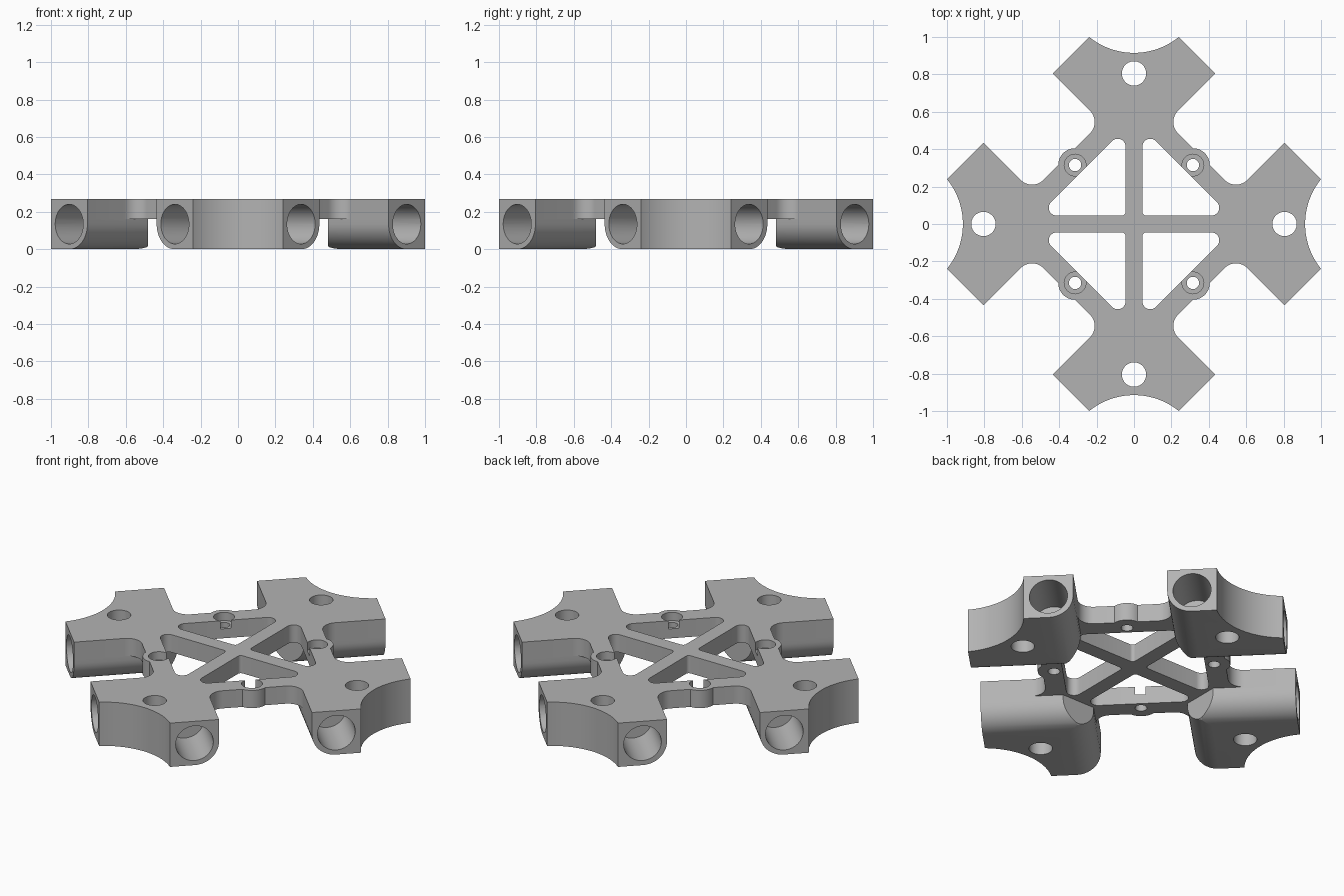
import bpy, bmesh
from math import sin, cos, pi, radians, sqrt, asin
from mathutils import Matrix, Vector

cube = bpy.data.objects.get("Cube")
if cube:
    bpy.data.objects.remove(cube)

TOP, PLATE_Z, TUBE_Z = 0.268, 0.16, 0.134
WALL = 0.37      # inner walls lie on y = WALL + |x|
STRUT = 0.72     # outer strut edge lies on x + y = STRUT
FACE = 1.24      # socket faces lie on x + y = FACE
ROOT2 = sqrt(2)
QUARTERS = [Matrix.Rotation(-i * pi / 2, 4, 'Z') for i in range(4)]

grey = bpy.data.materials.new("mid_grey")
grey.use_nodes = True
grey.diffuse_color = (0.45, 0.45, 0.45, 1)
grey.node_tree.nodes["Principled BSDF"].inputs["Base Color"].default_value = (0.45, 0.45, 0.45, 1)


def arc(cx, cy, r, a0, a1, n):
    """Points on an arc, angles in degrees."""
    steps = [radians(a0 + (a1 - a0) * i / n) for i in range(n + 1)]
    return [(cx + r * cos(a), cy + r * sin(a)) for a in steps]


def circle(cx, cy, r, n=48):
    return arc(cx, cy, r, 0, 360, n)[:-1]


def loft(bm, rings, matrix=Matrix()):
    """Closed solid through a list of (outline, height) rings."""
    loops = [[bm.verts.new(matrix @ Vector((x, y, z))) for x, y in pts] for pts, z in rings]
    for low, high in zip(loops, loops[1:]):
        for i in range(len(low)):
            bm.faces.new((low[i - 1], low[i], high[i], high[i - 1]))
    bm.faces.new(loops[0])
    bm.faces.new(loops[-1])


def solid(name, shapes):
    """Object from a list of (rings, matrix)."""
    bm = bmesh.new()
    for rings, matrix in shapes:
        loft(bm, rings, matrix)
    bmesh.ops.recalc_face_normals(bm, faces=bm.faces)
    mesh = bpy.data.meshes.new(name)
    bm.to_mesh(mesh)
    bm.free()
    mesh.materials.append(grey)
    obj = bpy.data.objects.new(name, mesh)
    bpy.context.collection.objects.link(obj)
    return obj


def combine(target, other, operation):
    """Apply a boolean and discard the second solid."""
    mod = target.modifiers.new(operation, 'BOOLEAN')
    mod.operation, mod.solver, mod.object = operation, 'EXACT', other
    bpy.context.view_layer.objects.active = target
    bpy.ops.object.modifier_apply(modifier=mod.name)
    bpy.data.objects.remove(other)


def prism(pts, z0, z1):
    return [(pts, z0), (pts, z1)]


# Scooped outer end, left to right
scoop_r = 0.381
half = 90 - asin(0.24 / scoop_r) * 180 / pi
scoop = arc(0, 1 + sqrt(scoop_r ** 2 - 0.24 ** 2), scoop_r, 180 + half, 360 - half, 20)

# Top plate: one quarter of the outline, turned four times
notch_r = 0.085
notch = arc((STRUT - WALL) / 2 + ROOT2 * notch_r, (STRUT + WALL) / 2, notch_r, 135, 225, 12)
corner = ((FACE - WALL) / 2, (FACE + WALL) / 2)
side = [corner] + notch
quarter = scoop + side + [(y, x) for x, y in reversed(side)]
outline = [tuple((m @ Vector((x, y, 0))).xy) for m in QUARTERS for x, y in quarter]
frame = solid("cross_frame", [(prism(outline, PLATE_Z, TOP), Matrix())])


# Socket blocks: scooped ends with rounded lower inner edges
def block_outline(inset):
    v = WALL + ROOT2 * inset
    x = max(0.48 - v, 0.001)
    right = [((FACE - v) / 2, (FACE + v) / 2), (x, v + x)]
    return scoop + right + [(-px, py) for px, py in reversed(right)]


rings = []
for i in range(13):
    a = radians(90 * i / 12)
    rings.append((block_outline(TUBE_Z * (1 - sin(a))), TUBE_Z * (1 - cos(a))))
rings.append((block_outline(0), 0.2))
combine(frame, solid("socket_blocks", [(rings, m) for m in QUARTERS]), 'UNION')

# Screw bosses in the middle of the diagonal struts
BOSS = 0.315
bosses = [(prism(circle(BOSS, BOSS, 0.09), PLATE_Z, TOP), m) for m in QUARTERS]
combine(frame, solid("screw_bosses", bosses), 'UNION')

# Triangular windows between the cross bars and struts
bar, inner, r, r0 = 0.045, 0.56, 0.042, 0.02
tip = inner - bar - r * (1 + ROOT2)
window = (arc(bar + r0, bar + r0, r0, 180, 270, 6)
          + arc(tip, bar + r, r, 270, 405, 10)
          + arc(bar + r, tip, r, 45, 180, 10))
cuts = [(prism(window, 0.1, 0.4), m) for m in QUARTERS]
# Small screw holes and large vertical holes
cuts += [(prism(circle(BOSS, BOSS, 0.033, 32), -0.1, 0.4), m) for m in QUARTERS]
cuts += [(prism(circle(0, 0.805, 0.065), -0.1, 0.4), m) for m in QUARTERS]
combine(frame, solid("through_cutter", cuts), 'DIFFERENCE')

# Counterbores
bores = [(prism(circle(BOSS, BOSS, 0.058), TOP - 0.05, 0.4), m) for m in QUARTERS]
combine(frame, solid("counterbore_cutter", bores), 'DIFFERENCE')

# Blind round sockets, two in each end
mid = ((corner[0] + 0.24) / 2, (corner[1] + 1) / 2, TUBE_Z)
sockets = []
for m in QUARTERS:
    for s in (1, -1):
        place = Matrix.Translation((s * mid[0], mid[1], mid[2]))
        turn = Vector((s, 1, 0)).to_track_quat('Z', 'Y').to_matrix().to_4x4()
        sockets.append((prism(circle(0, 0, 0.106), -0.3, 0.1), m @ place @ turn))
combine(frame, solid("socket_cutter", sockets), 'DIFFERENCE')

# Smooth the curved walls, keep the machined edges sharp
bpy.ops.object.select_all(action='DESELECT')
frame.select_set(True)
bpy.context.view_layer.objects.active = frame
bpy.ops.object.shade_smooth_by_angle(angle=radians(25))
